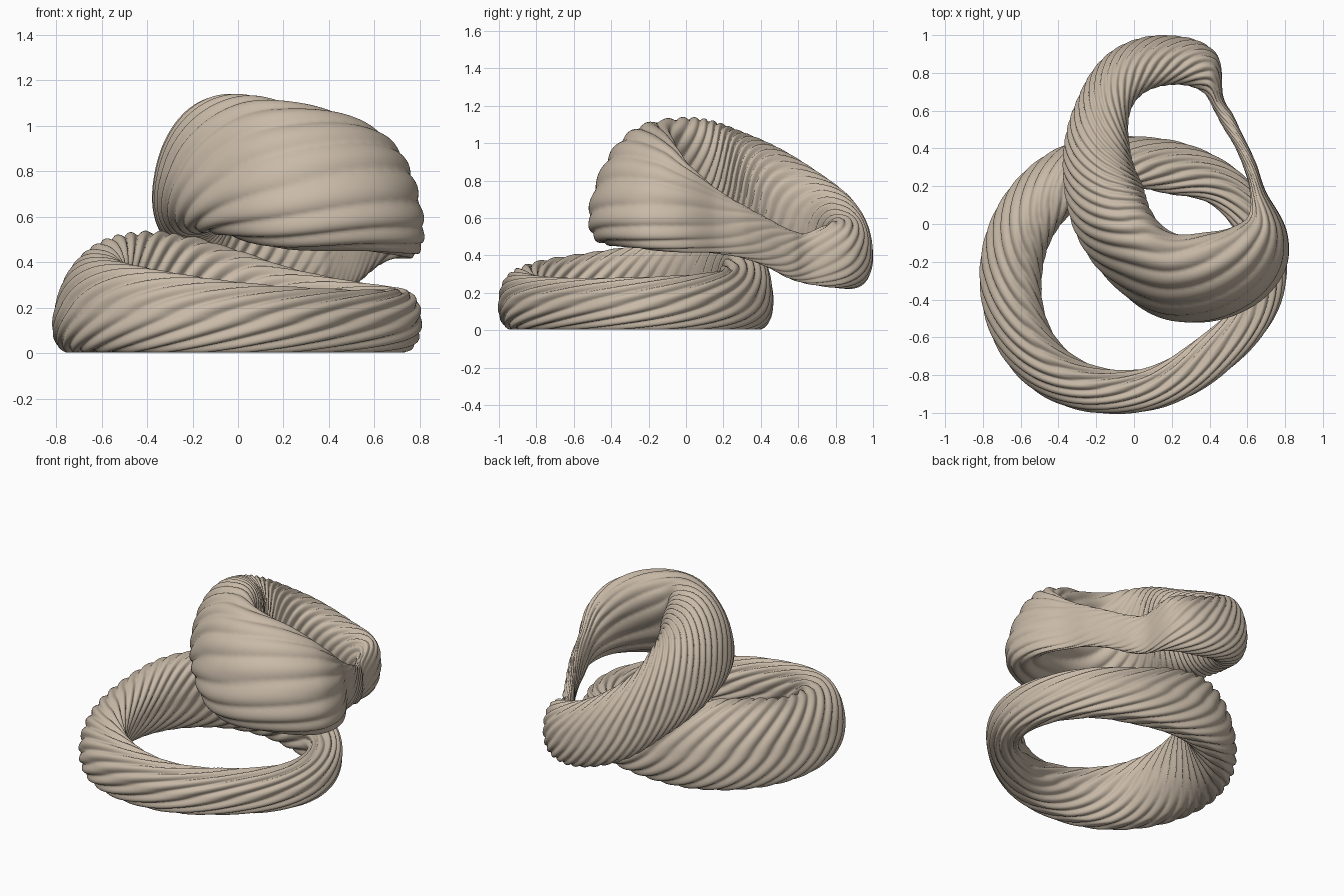
import bpy
import math

if "Cube" in bpy.data.objects:
    bpy.data.objects.remove(bpy.data.objects["Cube"])

clay = bpy.data.materials.new("warm_clay")
clay.diffuse_color = (0.58, 0.49, 0.39, 1)
clay.use_nodes = True
clay.node_tree.nodes["Principled BSDF"].inputs["Base Color"].default_value = clay.diffuse_color


def sample(stations, deg):
    """Smooth periodic interpolation of station values by ring angle."""
    n = len(stations)

    def st(i):
        s = stations[i % n]
        return s[0] + 360 * (i // n), s[1:]

    i = max([k for k in range(n) if stations[k][0] <= deg], default=-1)
    (a0, v0), (a1, v1), (a2, v2), (a3, v3) = (st(i + k) for k in (-1, 0, 1, 2))
    h = a2 - a1
    t = (deg - a1) / h
    out = []
    for p0, p1, p2, p3 in zip(v0, v1, v2, v3):
        m1 = (p2 - p0) / (a2 - a0) * h
        m2 = (p3 - p1) / (a3 - a1) * h
        out.append((2*t**3 - 3*t**2 + 1)*p1 + (t**3 - 2*t*t + t)*m1
                   + (3*t*t - 2*t**3)*p2 + (t**3 - t*t)*m2)
    return out


def spow(x, e):
    return math.copysign(abs(x) ** e, x)


def pleated_ring(name, centre, stations, rate, swing, phase_deg, folds, amp, power, floor=None):
    """Loft rounded sections round a ring and press spiral pleats into them."""
    U, V = 420, 120
    verts, faces = [], []
    for i in range(U):
        th = 2 * math.pi * i / U
        rin, rout, z0, z1, lean = sample(stations, 360 * i / U)
        a, b = (rout - rin) / 2, (z1 - z0) / 2
        aa = math.sqrt(max(a * a - lean * lean, 1e-5))
        thin = min(1, a / 0.1)
        for j in range(V):
            ph = 2 * math.pi * j / V
            c, s = spow(math.cos(ph), power), spow(math.sin(ph), power)
            wave = rate * th + swing * math.sin(th - math.radians(phase_deg)) - folds * ph
            d = amp * thin * (abs(math.sin(wave / 2)) - 0.8)
            r = (rin + rout) / 2 + aa * c - lean * s + d * math.cos(ph)
            z = (z0 + z1) / 2 + b * s + d * math.sin(ph)
            if floor is not None:
                z = max(z, floor)
            verts.append((centre[0] + r * math.cos(th), centre[1] + r * math.sin(th), z))
            k, l = (i + 1) % U, (j + 1) % V
            faces.append((i*V + j, k*V + j, k*V + l, i*V + l))
    me = bpy.data.meshes.new(name)
    me.from_pydata(verts, [], faces)
    me.materials.append(clay)
    me.shade_smooth()
    ob = bpy.data.objects.new(name, me)
    bpy.context.collection.objects.link(ob)


# stations: angle, inner radius, outer radius, bottom, top, inward lean
lower = [
    (0, .59, .805, 0, .28, 0), (40, .57, .79, 0, .31, 0),
    (67, .48, .755, 0, .37, .02), (90, .475, .74, 0, .45, .03),
    (120, .475, .785, 0, .53, .05), (150, .485, .805, 0, .52, .06),
    (180, .495, .81, 0, .45, .06), (225, .53, .80, 0, .38, .03),
    (270, .495, .717, 0, .31, .01), (315, .47, .70, 0, .28, 0),
]
upper = [
    (10, .38, .45, .38, .66, 0), (30, .37, .435, .33, .59, 0),
    (45, .38, .46, .28, .54, 0),
    (58, .42, .51, .25, .52, 0), (70, .48, .69, .23, .58, 0),
    (90, .49, .745, .23, .64, .02), (115, .45, .735, .30, .78, .03),
    (145, .275, .63, .42, .97, .04), (180, .18, .57, .50, 1.08, .05),
    (210, .17, .585, .53, 1.13, .06), (240, .22, .64, .52, 1.135, .09),
    (270, .30, .755, .46, 1.11, .11), (300, .35, .80, .45, 1.06, .11),
    (320, .42, .775, .43, .98, .09), (333, .46, .685, .42, .88, .05),
    (350, .42, .51, .41, .75, .01),
]

pleated_ring("lower_ring", (0, -.28), lower, 28, 11, 150, 14, .02, .86, floor=0.003)
pleated_ring("upper_ring", (.2, .25), upper, 34, 27, 120, 14, .018, .9)
